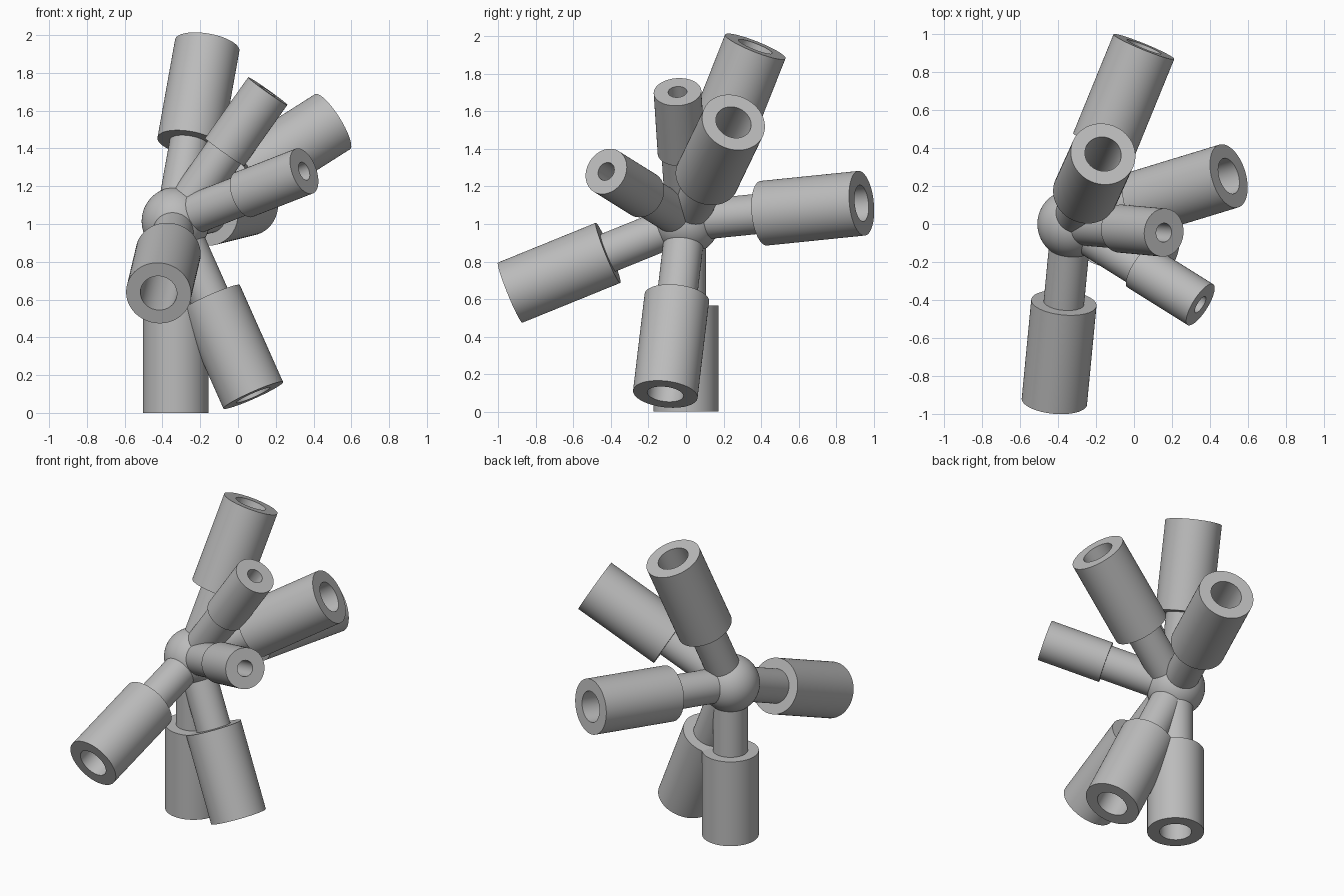
import bpy, bmesh, math
from mathutils import Vector

if "Cube" in bpy.data.objects:
    bpy.data.objects.remove(bpy.data.objects["Cube"], do_unlink=True)

CENTER = Vector((-0.33, 0, 1.015))
HUB_RADIUS = 0.18
STEM_RADIUS = 0.107
SLEEVE_START = 0.45
SIDES = 64
LARGE = dict(radius=0.173, bore=0.097, end=1.015)
SMALL = dict(radius=0.127, bore=0.05, end=0.845)

grey = bpy.data.materials.new("plain grey")
grey.use_nodes = True
grey.diffuse_color = (0.5, 0.5, 0.5, 1)
grey.node_tree.nodes["Principled BSDF"].inputs["Base Color"].default_value = (0.5, 0.5, 0.5, 1)


def finish(bm, name, direction=(0, 0, 1)):
    """Turn a bmesh into a shaded object at the hub, aimed along a direction."""
    bmesh.ops.recalc_face_normals(bm, faces=bm.faces)
    mesh = bpy.data.meshes.new(name)
    bm.to_mesh(mesh)
    bm.free()
    mesh.materials.append(grey)
    obj = bpy.data.objects.new(name, mesh)
    bpy.context.collection.objects.link(obj)
    obj.location = CENTER
    obj.rotation_euler = Vector(direction).to_track_quat("Z", "Y").to_euler()
    bpy.ops.object.select_all(action="DESELECT")
    obj.select_set(True)
    bpy.context.view_layer.objects.active = obj
    bpy.ops.object.shade_smooth_by_angle(angle=math.radians(35))


def lathe(name, profile, direction):
    """Spin a (radius, height) profile around the arm axis."""
    bm = bmesh.new()
    verts = [bm.verts.new((r, 0, h)) for r, h in profile]
    edges = [bm.edges.new(pair) for pair in zip(verts, verts[1:])]
    bmesh.ops.spin(bm, geom=verts + edges, cent=(0, 0, 0), axis=(0, 0, 1),
                   angle=math.tau, steps=SIDES)
    bmesh.ops.remove_doubles(bm, verts=bm.verts, dist=0.0001)
    finish(bm, name, direction)


def arm(name, direction, radius, bore, end):
    # Solid stem from the hub to the sleeve
    lathe(name + "_stem",
          [(0, 0), (STEM_RADIUS, 0), (STEM_RADIUS, SLEEVE_START), (0, SLEEVE_START)],
          direction)
    # Thick sleeve with a blind bore open at the outer end
    floor = SLEEVE_START + 0.01
    lathe(name + "_sleeve",
          [(0, SLEEVE_START), (radius, SLEEVE_START), (radius, end),
           (bore, end), (bore, floor), (0, floor)],
          direction)


# Central ball
ball = bmesh.new()
bmesh.ops.create_uvsphere(ball, u_segments=SIDES, v_segments=32, radius=HUB_RADIUS)
finish(ball, "hub_ball")

# Arms radiating from the ball
arm("bottom", (0, 0, -1), **LARGE)
arm("top", (0.165, 0.365, 0.92), **LARGE)
arm("back", (0.38, 0.93, 0.095), **LARGE)
arm("side", (0.82, 0.25, 0.52), **LARGE)
arm("front", (-0.09, -0.935, -0.38), **LARGE)
arm("lower_side", (0.41, -0.11, -0.92), **LARGE)
arm("upper_small", (0.485, -0.045, 0.685), **SMALL)
arm("front_small", (0.68, -0.425, 0.265), **SMALL)
